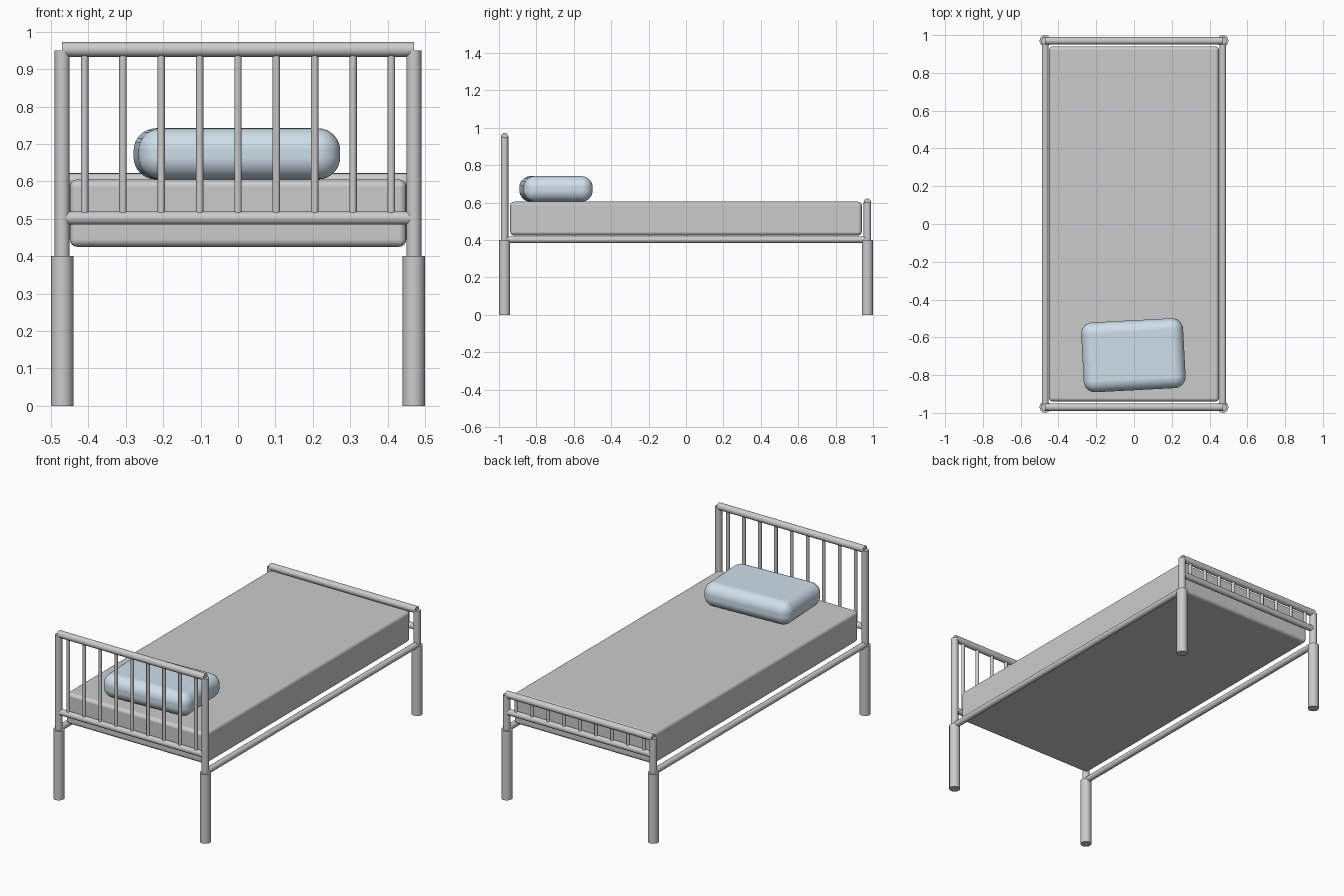
import bpy, math
from mathutils import Vector

if "Cube" in bpy.data.objects:
    bpy.data.objects.remove(bpy.data.objects["Cube"])

PX, PY = 0.47, 0.97  # post positions


def tube(name, a, b, r, sides=16):
    a, b = Vector(a), Vector(b)
    d = b - a
    bpy.ops.mesh.primitive_cylinder_add(vertices=sides, radius=r, depth=d.length,
                                        location=(a + b) / 2)
    ob = bpy.context.object
    ob.name = name
    ob.rotation_euler = d.to_track_quat('Z', 'Y').to_euler()
    bpy.ops.object.shade_smooth_by_angle(angle=math.radians(40))
    return ob


def soft_box(name, size, loc, bevel, segments, turn=0.0):
    bpy.ops.mesh.primitive_cube_add(size=1, location=loc)
    ob = bpy.context.object
    ob.name = name
    ob.scale = size
    bpy.ops.object.transform_apply(location=False, rotation=False, scale=True)
    ob.rotation_euler.z = turn
    mod = ob.modifiers.new("round_edges", 'BEVEL')
    mod.width = bevel
    mod.segments = segments
    mod.limit_method = 'NONE'
    for p in ob.data.polygons:
        p.use_smooth = True
    mod.harden_normals = True
    return ob


# Headboard (front) and footboard (back): legs, posts, rails and slats
for part, y, post_top, rail_z in (("head", -PY, 0.95, 0.953), ("foot", PY, 0.60, 0.602)):
    for side, x in (("left", -PX), ("right", PX)):
        tube(f"{part}_leg_{side}", (x, y, 0), (x, y, 0.40), 0.03)
        tube(f"{part}_post_{side}", (x, y, 0.40), (x, y, post_top), 0.02)
    tube(f"{part}_top_rail", (-PX, y, rail_z), (PX, y, rail_z), 0.02)
    tube(f"{part}_lower_rail", (-PX, y, 0.502), (PX, y, 0.502), 0.0175)
    for i in range(9):
        x = (i - 4) * 0.1025
        tube(f"{part}_slat_{i + 1}", (x, y, 0.502), (x, y, rail_z), 0.01, 12)

# Side rails
for side, x in (("left", -PX), ("right", PX)):
    tube(f"side_rail_{side}", (x, -PY, 0.402), (x, PY, 0.402), 0.0175)

# Mattress
soft_box("mattress", (0.90, 1.88, 0.18), (0, 0, 0.515), 0.02, 4)

# Pillow, slightly turned
pillow = soft_box("pillow", (0.54, 0.37, 0.137), (-0.003, -0.695, 0.6735), 0.06, 8,
                  math.radians(3))
mat = bpy.data.materials.new("pale_blue")
mat.diffuse_color = (0.62, 0.74, 0.83, 1)
mat.use_nodes = True
mat.node_tree.nodes["Principled BSDF"].inputs["Base Color"].default_value = mat.diffuse_color
pillow.data.materials.append(mat)
